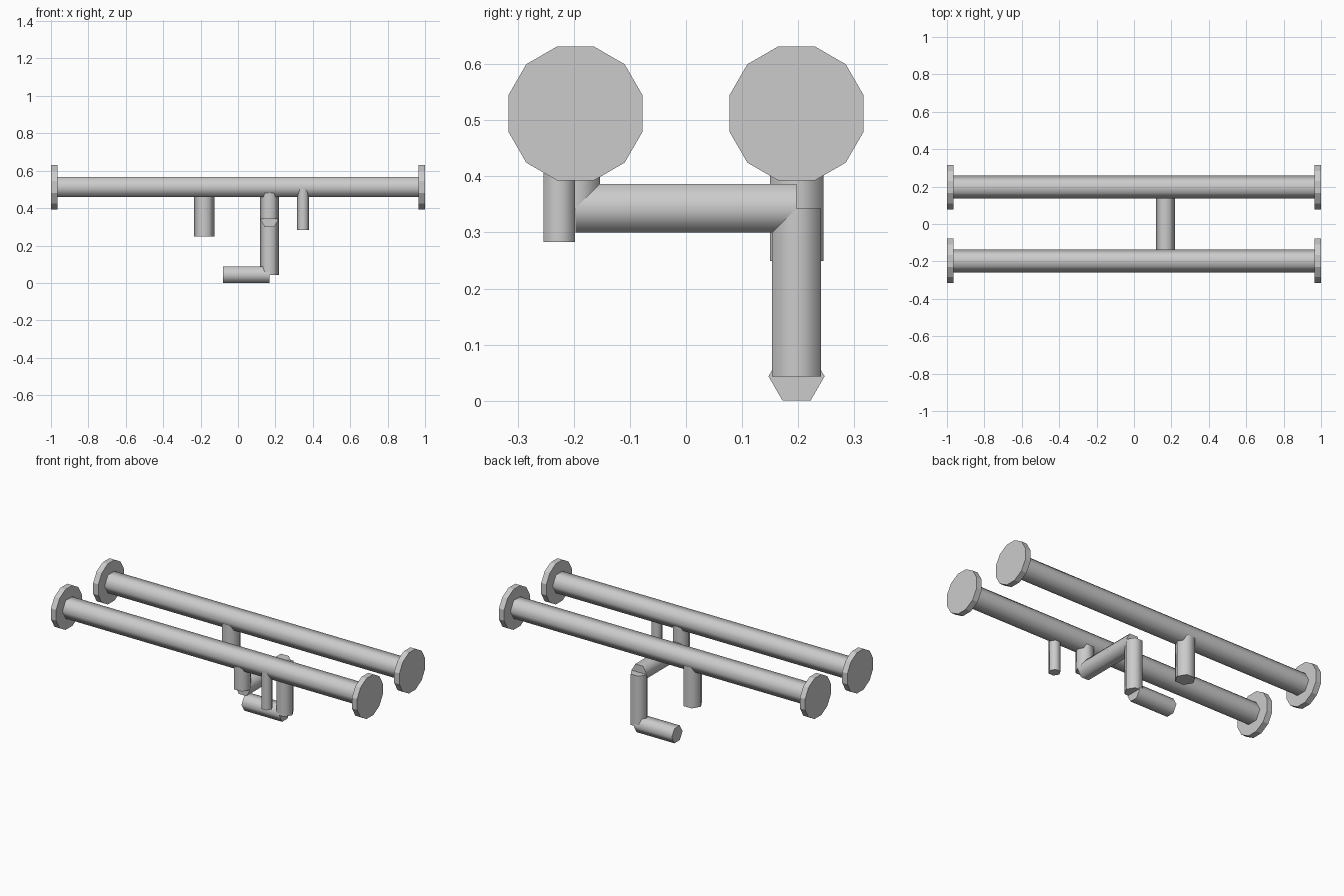
import bpy, math
from mathutils import Vector, Matrix

if "Cube" in bpy.data.objects:
    bpy.data.objects.remove(bpy.data.objects["Cube"])

steel = bpy.data.materials.new("steel_grey")
steel.diffuse_color = (0.6, 0.6, 0.6, 1)
steel.use_nodes = True
steel.node_tree.nodes["Principled BSDF"].inputs["Base Color"].default_value = steel.diffuse_color


def rod(name, start, end, radius, sides=6, smooth=True):
    """Prism between two points; corners sit sideways so a flat faces up or forward."""
    a, b = Vector(start), Vector(end)
    axis = (b - a).normalized()
    # first-corner direction: y for x-running rods, x for the others
    side = Vector((0, 1, 0)) if abs(axis.x) > 0.5 else Vector((1, 0, 0))
    other = axis.cross(side)
    turn = 0 if sides == 6 else math.pi / sides
    ring = [side * math.cos(t) + other * math.sin(t)
            for t in (turn + i * math.tau / sides for i in range(sides))]
    verts = [a + r * radius for r in ring] + [b + r * radius for r in ring]
    faces = [tuple(reversed(range(sides))), tuple(range(sides, 2 * sides))]
    faces += [(i, (i + 1) % sides, (i + 1) % sides + sides, i + sides)
              for i in range(sides)]
    mesh = bpy.data.meshes.new(name)
    mesh.from_pydata(verts, [], faces)
    mesh.materials.append(steel)
    obj = bpy.data.objects.new(name, mesh)
    bpy.context.collection.objects.link(obj)
    if smooth:
        bpy.ops.object.select_all(action='DESELECT')
        obj.select_set(True)
        bpy.context.view_layer.objects.active = obj
        bpy.ops.object.shade_smooth_by_angle(angle=math.radians(70))
    return obj


Y, Z = 0.197, 0.512      # main pipe axes
X, LOW, MID, R = 0.168, 0.0435, 0.343, 0.05   # branch line

# Two long pipes with twelve-sided end flanges
for label, y in (("front", -Y), ("back", Y)):
    rod(label + "_main_pipe", (-0.97, y, Z), (0.97, y, Z), 0.0615)
    for end, s in (("left", -1), ("right", 1)):
        rod(f"{label}_{end}_flange", (s * 0.966, y, Z), (s, y, Z), 0.124, 12, False)

# Short stubs hanging under the pipes
rod("back_stub", (-0.181, Y, 0.249), (-0.181, Y, Z), 0.055)
rod("front_stub", (0.348, -0.226, 0.283), (0.348, -0.226, Z), 0.0325)

# Bent branch line: down, back, down, then left
rod("branch_drop", (X, -Y, MID), (X, -Y, Z), R)
rod("branch_crossover", (X, -Y, MID), (X, Y, MID), R)
rod("branch_riser", (X, Y, LOW), (X, Y, MID), R)
rod("branch_outlet", (X, Y, LOW), (-0.08, Y, LOW), R)
